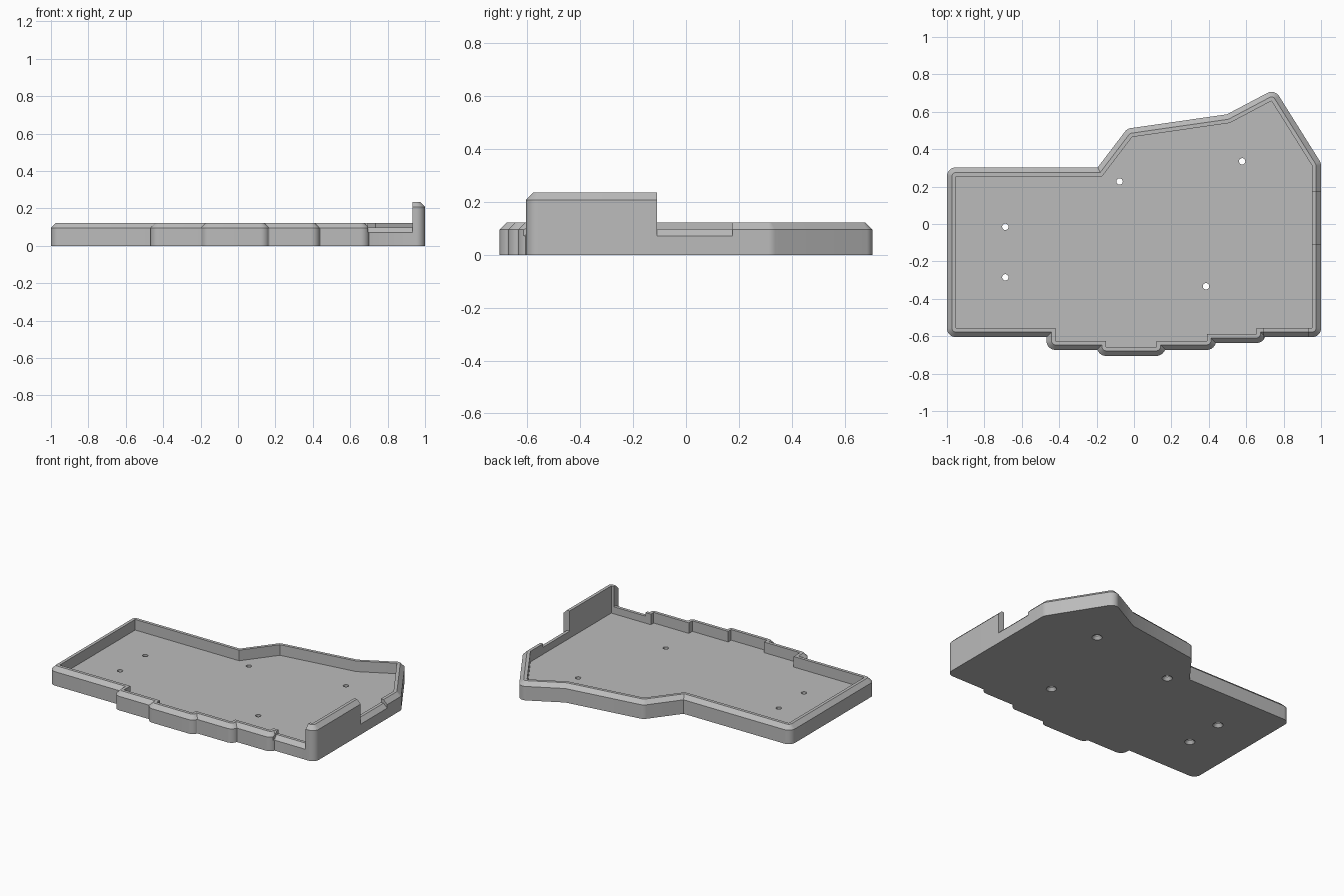
import bpy, bmesh, math
from mathutils import Vector
from mathutils.geometry import intersect_point_line

if "Cube" in bpy.data.objects:
    bpy.data.objects.remove(bpy.data.objects["Cube"])

WALL, LIP, CHAMFER, FLOOR = 0.048, 0.021, 0.027, 0.05
ARC = 12

grey = bpy.data.materials.new("case grey")
grey.use_nodes = True
grey.diffuse_color = (0.5, 0.5, 0.5, 1)
grey.node_tree.nodes["Principled BSDF"].inputs["Base Color"].default_value = (0.5, 0.5, 0.5, 1)

# Sharp inner outline of the tray, counter-clockwise
INNER = [Vector(p) for p in (
    (-0.952, -0.557), (-0.42, -0.557), (-0.42, -0.625), (-0.15, -0.625),
    (-0.15, -0.657), (0.12, -0.657), (0.12, -0.625), (0.39, -0.625),
    (0.39, -0.588), (0.655, -0.588), (0.655, -0.557), (0.952, -0.557),
    (0.952, 0.312), (0.735, 0.658), (0.512, 0.54), (-0.01, 0.465),
    (-0.17, 0.255), (-0.952, 0.255))]
COUNT = len(INNER)


def edge_distance(p):
    best = 9.0
    for i, a in enumerate(INNER):
        b = INNER[(i + 1) % COUNT]
        t = min(1, max(0, intersect_point_line(p, a, b)[1]))
        best = min(best, (p - a.lerp(b, t)).length)
    return best


def offset_outline(r):
    """Grow the outline by r, rounding the outer corners."""
    points = []
    for i, v in enumerate(INNER):
        d1 = (v - INNER[i - 1]).normalized()
        d2 = (INNER[(i + 1) % COUNT] - v).normalized()
        n1, n2 = Vector((d1.y, -d1.x)), Vector((d2.y, -d2.x))
        turn = math.atan2(d1.x * d2.y - d1.y * d2.x, d1.dot(d2))
        if turn > 0:
            start = math.atan2(n1.y, n1.x)
            for k in range(ARC + 1):
                a = start + turn * k / ARC
                points.append(v + r * Vector((math.cos(a), math.sin(a))))
        else:
            points.append(v + r * (n1 + n2) / (1 + n1.dot(n2)))
    # Pull points swallowed by a neighbouring edge onto the nearest good one
    n = len(points)
    good = [edge_distance(p) > r - 1e-4 for p in points]
    result = []
    for i in range(n):
        step = next(s for s in range(n) if good[(i + s) % n] or good[i - s])
        result.append(points[(i + step) % n] if good[(i + step) % n] else points[i - step])
    return result


def finish(name, bm):
    bmesh.ops.recalc_face_normals(bm, faces=bm.faces)
    mesh = bpy.data.meshes.new(name)
    bm.to_mesh(mesh)
    bm.free()
    mesh.materials.append(grey)
    obj = bpy.data.objects.new(name, mesh)
    bpy.context.collection.objects.link(obj)
    return obj


def tray(name, height):
    """Open tray whose rim has a chamfered outer edge."""
    bm = bmesh.new()
    levels = [(WALL, 0), (WALL, height - CHAMFER), (LIP, height), (0, height), (0, FLOOR)]
    rings = [[bm.verts.new((p.x, p.y, z)) for p in offset_outline(r)] for r, z in levels]
    for low, high in zip(rings, rings[1:]):
        for i in range(len(low)):
            bm.faces.new((low[i - 1], low[i], high[i], high[i - 1]))
    bm.faces.new(rings[0])
    bm.faces.new(rings[-1])
    bmesh.ops.remove_doubles(bm, verts=bm.verts, dist=1e-5)
    return finish(name, bm)


def box(x0, x1, y0, y1):
    bm = bmesh.new()
    bmesh.ops.create_cube(bm, size=1)
    for v in bm.verts:
        v.co = (x1 if v.co.x > 0 else x0, y1 if v.co.y > 0 else y0, 0.5 if v.co.z > 0 else -0.1)
    return finish("cutter", bm)


def countersunk_hole(x, y):
    """Screw-hole cutter: straight shank with a wide conical mouth below."""
    bm = bmesh.new()
    profile = [(0.036, -0.005), (0.017, 0.02), (0.017, 0.1)]
    rings = [[bm.verts.new((x + r * math.cos(a), y + r * math.sin(a), z))
              for a in (math.tau * k / 24 for k in range(24))] for r, z in profile]
    for low, high in zip(rings, rings[1:]):
        for i in range(24):
            bm.faces.new((low[i - 1], low[i], high[i], high[i - 1]))
    bm.faces.new(rings[0])
    bm.faces.new(rings[-1])
    return finish("cutter", bm)


def cut(obj, cutter, operation):
    cutter.hide_render = True
    mod = obj.modifiers.new("cut", "BOOLEAN")
    mod.operation, mod.solver, mod.object = operation, "EXACT", cutter
    bpy.context.view_layer.objects.active = obj
    bpy.ops.object.modifier_apply(modifier=mod.name)
    bpy.data.objects.remove(cutter)


# Main tray, with wall sections of other heights fitted into it
case = tray("case_tray", 0.122)
parts = [case]
sections = [
    ("front_low_wall", 0.098, (0.695, 0.933, -0.8, -0.5)),
    ("tall_corner_wall", 0.235, (0.933, 1.1, -0.8, -0.11)),
    ("side_low_wall", 0.098, (0.9, 1.1, -0.11, 0.175)),
]
for name, height, area in sections:
    cut(case, box(*area), "DIFFERENCE")
    section = tray(name, height)
    cut(section, box(*area), "INTERSECT")
    parts.append(section)

# Screw holes in the floor
for x, y in ((-0.077, 0.227), (0.578, 0.335), (-0.688, -0.015), (-0.688, -0.285), (0.385, -0.333)):
    cut(case, countersunk_hole(x, y), "DIFFERENCE")

for obj in parts:
    bpy.ops.object.select_all(action="DESELECT")
    obj.select_set(True)
    bpy.context.view_layer.objects.active = obj
    bpy.ops.object.shade_smooth_by_angle(angle=math.radians(30))
